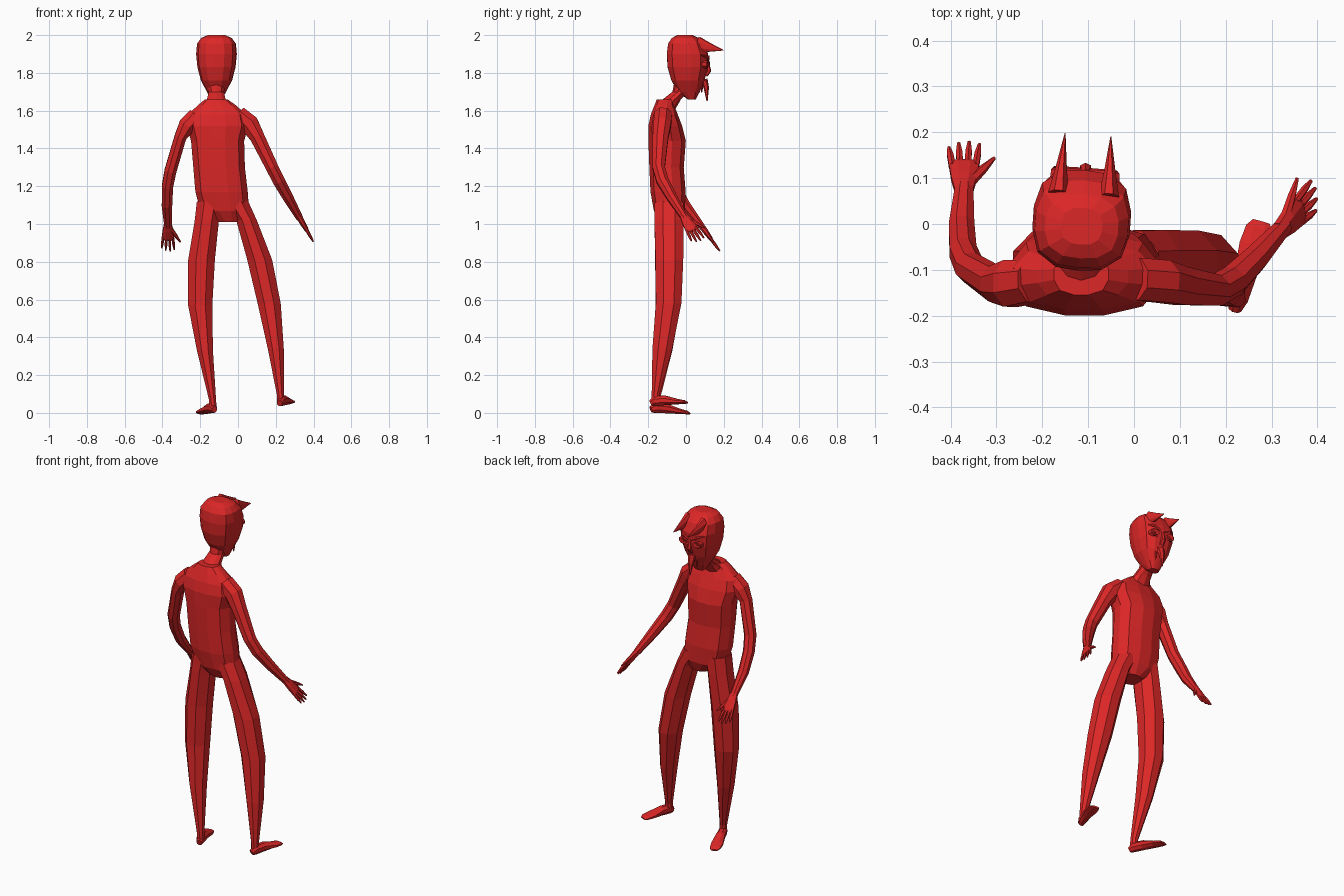
import bpy, bmesh, math
from mathutils import Vector as V

red = bpy.data.materials.new("red")
red.diffuse_color = (0.72, 0.02, 0.02, 1)


def loft(name, rings, n=8, p=2.0):
    """Skin a list of (centre, half_axis_u, half_axis_v) rings; p > 2 makes them boxier."""
    bm = bmesh.new()
    loops = []
    for c, u, v in rings:
        loop = []
        for i in range(n):
            a = 2 * math.pi * (i + 0.5) / n
            ca, sa = math.cos(a), math.sin(a)
            k = (abs(ca) ** p + abs(sa) ** p) ** (-1 / p)
            loop.append(bm.verts.new(V(c) + u * ca * k + v * sa * k))
        loops.append(loop)
    for a, b in zip(loops, loops[1:]):
        for i in range(n):
            j = (i + 1) % n
            bm.faces.new((a[i], a[j], b[j], b[i]))
    bm.faces.new(loops[0])
    bm.faces.new(loops[-1])
    bmesh.ops.recalc_face_normals(bm, faces=bm.faces)
    me = bpy.data.meshes.new(name)
    bm.to_mesh(me)
    bm.free()
    me.materials.append(red)
    ob = bpy.data.objects.new(name, me)
    bpy.context.collection.objects.link(ob)
    return ob


def stack(name, rows, n=8, p=2.0, turn=0.0):
    """Horizontal rings: x, y, z, half width, half depth."""
    u = V((math.cos(turn), math.sin(turn), 0))
    v = V((-u.y, u.x, 0))
    return loft(name, [((x, y, z), u * a, v * b) for x, y, z, a, b in rows], n, p)


def tube(name, rows, side=(1, 0, 0), n=8, p=2.0):
    """Rings square to the path: point, half width along side, half thickness."""
    pts = [V(r[0]) for r in rows]
    rings = []
    for i, (_, a, b) in enumerate(rows):
        d = (pts[min(i + 1, len(pts) - 1)] - pts[max(i - 1, 0)]).normalized()
        u = (V(side) - d * V(side).dot(d)).normalized()
        rings.append((pts[i], u * a, d.cross(u) * b))
    return loft(name, rings, n, p)


# torso and neck
stack("torso", [
    (-.05, -.085, 1.01, .055, .055), (-.07, -.088, 1.07, .13, .083),
    (-.087, -.095, 1.17, .14, .094), (-.1, -.103, 1.3, .138, .092),
    (-.108, -.1, 1.44, .142, .1), (-.108, -.11, 1.52, .165, .09),
    (-.11, -.115, 1.58, .155, .072), (-.112, -.115, 1.63, .1, .052),
    (-.115, -.11, 1.66, .06, .045)], 12, 2.7)
stack("neck", [(-.115, -.11, 1.61, .075, .055), (-.115, -.075, 1.66, .052, .048),
               (-.115, -.03, 1.7, .042, .042), (-.115, -.005, 1.76, .06, .055)], 10)

# head, turned slightly
TURN = -.07
HX = -.114
stack("head", [
    (HX, .03, 1.66, .03, .022), (HX, .015, 1.7, .05, .058),
    (HX, .01, 1.76, .082, .088), (HX, .01, 1.83, .1, .108),
    (HX, .008, 1.9, .107, .11), (HX, .0, 1.955, .102, .095),
    (HX, -.005, 1.985, .08, .07), (HX, -.005, 2.0, .045, .04)], 14, 2.8, TURN)


def on_head(x, y, z):
    c, s = math.cos(TURN), math.sin(TURN)
    return V((HX + x * c - y * s, x * s + y * c, z))


# horns, eyes and brows on both sides of the face
for s, label in ((-1, "left"), (1, "right")):
    tube(label + "_horn", [(on_head(s * .055, .06, 1.95), .024, .045),
                           (on_head(s * .053, .12, 1.935), .013, .026),
                           (on_head(s * .05, .195, 1.92), .001, .002)])
    rim = [(on_head(s * .047, y, 1.845), r, r * .75)
           for y, r in ((.09, .032), (.115, .03), (.122, .023), (.114, .02))]
    tube(label + "_eye_rim", rim)
    tube(label + "_eye", [(on_head(s * .047, .1, 1.845), .014, .012),
                          (on_head(s * .047, .122, 1.845), .01, .008)])
    tube(label + "_brow", [(on_head(s * .012, .115, 1.865), .008, .008),
                           (on_head(s * .05, .115, 1.885), .008, .008),
                           (on_head(s * .085, .085, 1.895), .003, .003)], (0, 0, 1), 6)
    tube(label + "_fang", [(on_head(s * .025, .088, 1.76), .009, .009),
                           (on_head(s * .023, .083, 1.695), .001, .001)], n=6)

# nose, mouth and hanging beard
tube("nose", [(on_head(0, .112, 1.87), .008, .008), (on_head(0, .122, 1.81), .014, .012),
              (on_head(0, .105, 1.785), .014, .01)], n=6)
tube("mouth", [(on_head(-.045, .08, 1.765), .006, .008), (on_head(0, .1, 1.76), .01, .012),
               (on_head(.045, .08, 1.765), .006, .008)], (0, 0, 1), 6)
tube("beard", [(on_head(0, .095, 1.765), .024, .02), (on_head(0, .108, 1.72), .017, .014),
               (on_head(0, .112, 1.65), .002, .003)], n=6)

# legs
stack("left_leg", [
    (-.15, -.09, 1.12, .072, .08), (-.165, -.09, 1.02, .068, .082),
    (-.193, -.09, .81, .075, .078), (-.2, -.095, .57, .068, .07),
    (-.175, -.125, .33, .045, .056), (-.135, -.16, .07, .02, .023),
    (-.132, -.16, .03, .02, .024)], 8, 2.2)
stack("right_leg", [
    (-.01, -.09, 1.12, .068, .08), (.045, -.09, 1.02, .058, .082),
    (.115, -.088, .81, .07, .078), (.165, -.092, .58, .065, .072),
    (.2, -.125, .34, .045, .056), (.224, -.16, .1, .02, .023),
    (.225, -.16, .06, .02, .024)], 8, 2.2)

# feet
for label, heel, toe in (("left", V((-.125, -.185, .028)), V((-.2, .018, .02))),
                         ("right", V((.22, -.185, .062)), V((.278, .005, .077)))):
    rows = []
    for t, w, h in ((0, .015, .018), (.12, .023, .028), (.4, .026, .026),
                    (.72, .034, .015), (.92, .031, .01), (1, .02, .005)):
        c = heel.lerp(toe, t)
        c.z += h - .028
        rows.append((c, w, h))
    tube(label + "_foot", rows, n=8, p=2.4)

# arms
tube("left_arm", [((-.22, -.125, 1.57), .05, .05), ((-.27, -.13, 1.52), .05, .055),
                  ((-.305, -.13, 1.46), .034, .042), ((-.358, -.095, 1.28), .034, .035),
                  ((-.373, -.06, 1.2), .032, .034), ((-.376, -.005, 1.1), .03, .03),
                  ((-.37, .085, .985), .021, .018)])
tube("right_arm", [((.0, -.12, 1.58), .05, .05), ((.06, -.125, 1.53), .05, .055),
                   ((.102, -.135, 1.46), .045, .042), ((.18, -.145, 1.3), .036, .036),
                   ((.215, -.125, 1.23), .035, .035), ((.265, -.075, 1.14), .029, .03),
                   ((.327, -.005, 1.03), .02, .02)], (0, 1, 0))


def hand(label, wrist, d, side):
    """Palm, four fanned fingers and a thumb towards side."""
    w, d = V(wrist), V(d).normalized()
    s = (V(side) - d * V(side).dot(d)).normalized()
    tube(label + "_palm", [(w - d * .02, .02, .017), (w + d * .03, .029, .016),
                           (w + d * .08, .034, .012), (w + d * .092, .03, .008)], s, 8, 2.6)
    for i, length in enumerate((.07, .085, .09, .082)):
        k = i - 1.5
        base = w + d * .075 + s * k * .017
        out = (d + s * k * .07).normalized()
        tube(f"{label}_finger_{i + 1}", [(base, .0085, .009), (base + out * length * .6, .008, .008),
                                         (base + out * length, .004, .004)], s, 6)
    base = w + d * .015 + s * .012
    out = (d + s * .6).normalized()
    tube(label + "_thumb", [(base, .013, .012), (base + out * .06, .01, .009),
                            (base + out * .105, .004, .004)], s, 6)


hand("left", (-.371, .082, .99), (0, .58, -.8), (1, 0, 0))
hand("right", (.325, -.007, 1.035), (.44, .45, -.77), (-.24, .88, .4))
